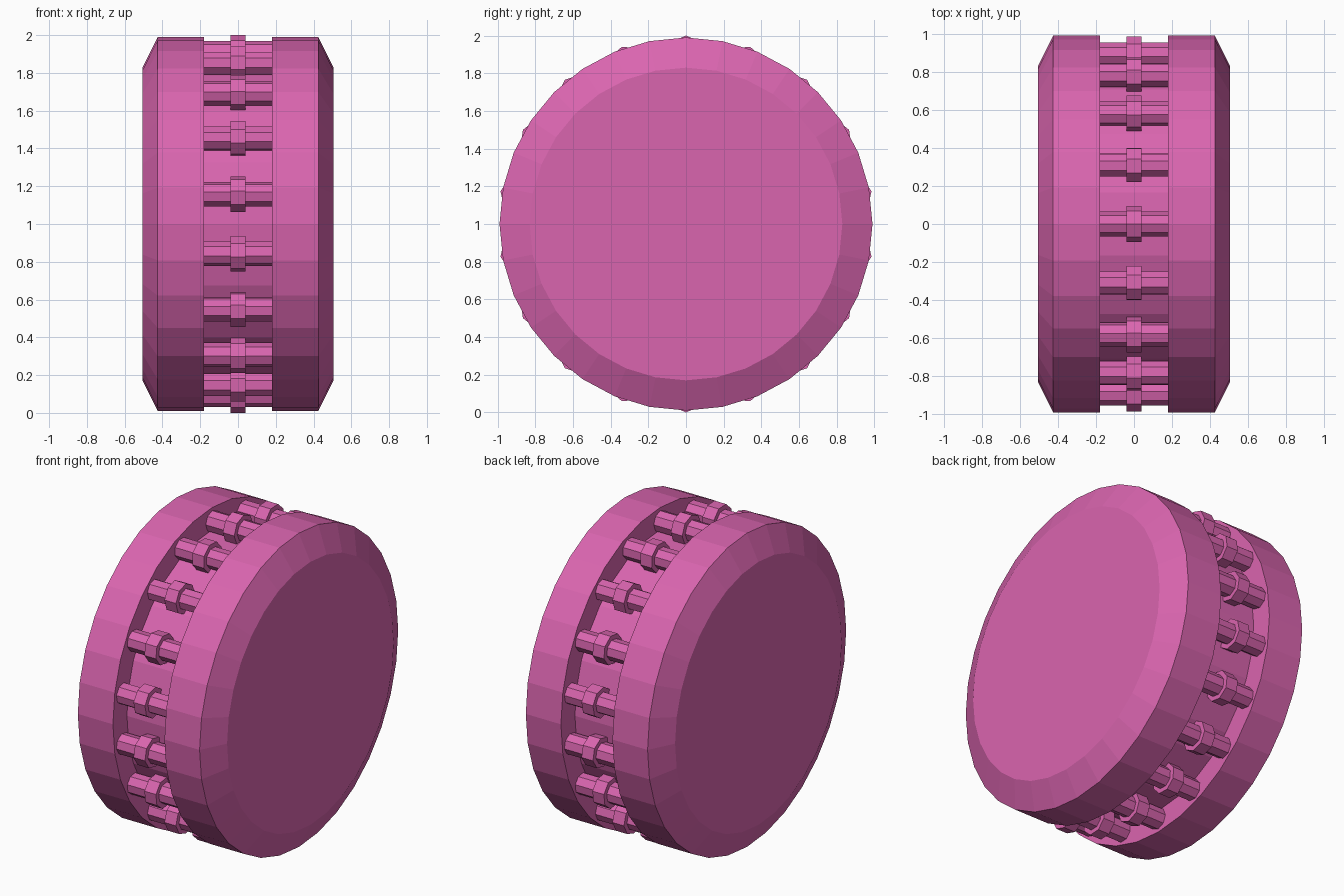
import bpy, bmesh, math
from mathutils import Matrix

if "Cube" in bpy.data.objects:
    bpy.data.objects.remove(bpy.data.objects["Cube"])

pink = bpy.data.materials.new("pink")
pink.diffuse_color = (0.70, 0.13, 0.43, 1)
pink.use_nodes = True
pink.node_tree.nodes["Principled BSDF"].inputs["Base Color"].default_value = pink.diffuse_color
CENTRE = Matrix.Translation((0, 0, 1))


def lathe(name, profile, sides, place=Matrix()):
    """Spin (x, radius) points round the x axis, with capped ends."""
    bm = bmesh.new()
    rings = []
    for x, r in profile:
        angles = [2 * math.pi * i / sides for i in range(sides)]
        rings.append([bm.verts.new((x, r * math.cos(a), r * math.sin(a))) for a in angles])
    for a, b in zip(rings, rings[1:]):
        for i in range(sides):
            j = (i + 1) % sides
            bm.faces.new((a[i], a[j], b[j], b[i]))
    bm.faces.new(rings[0])
    bm.faces.new(rings[-1])
    bmesh.ops.recalc_face_normals(bm, faces=bm.faces)
    bm.transform(CENTRE @ place)
    mesh = bpy.data.meshes.new(name)
    bm.to_mesh(mesh)
    bm.free()
    mesh.materials.append(pink)
    obj = bpy.data.objects.new(name, mesh)
    bpy.context.collection.objects.link(obj)
    return obj


# Wheel body: two chamfered rims with a groove between them
half = [(0.505, 0.83), (0.425, 0.99), (0.18, 0.99), (0.18, 0.85)]
lathe("wheel_body", [(-x, r) for x, r in half] + half[::-1], 32)

# Collared octagonal pins bridging the groove
pin = [(-0.18, 0.065), (-0.04, 0.065), (-0.04, 0.095),
       (0.04, 0.095), (0.04, 0.065), (0.18, 0.065)]
for k in range(18):
    turn = Matrix.Rotation(math.radians(20 * k), 4, 'X')
    lathe(f"groove_pin_{k + 1}", pin, 8, turn @ Matrix.Translation((0, 0, 0.905)))
